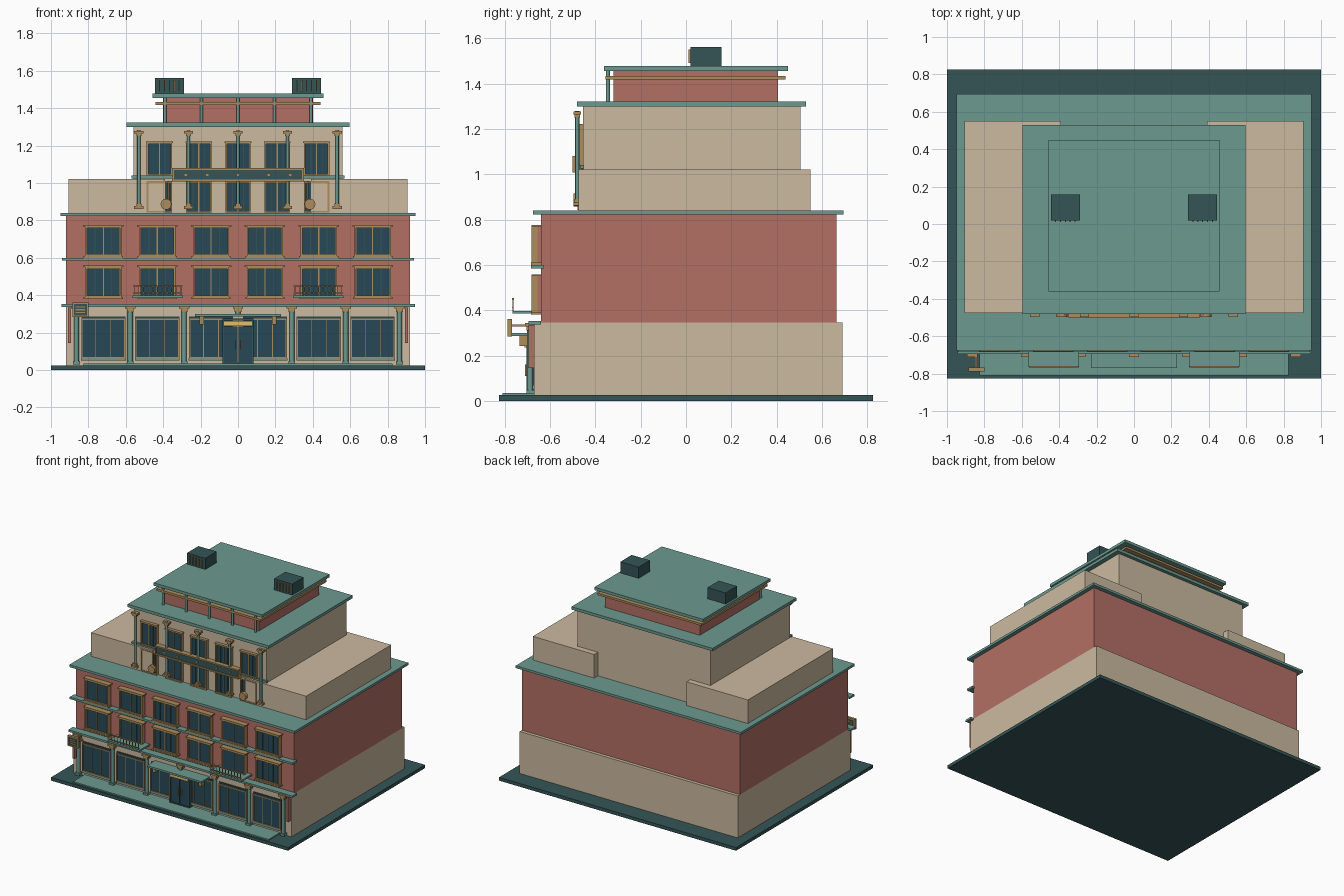
import bpy, bmesh, math
from mathutils import Matrix, Vector

COL = dict(teal=(0.15, 0.32, 0.28, 1), cream=(0.60, 0.49, 0.35, 1), red=(0.45, 0.16, 0.13, 1),
           dark=(0.035, 0.09, 0.095, 1), glass=(0.02, 0.065, 0.09, 1), gold=(0.42, 0.27, 0.11, 1),
           yellow=(0.75, 0.52, 0.15, 1))
MATS = {}
for k, c in COL.items():
    MATS[k] = bpy.data.materials.new(k)
    MATS[k].diffuse_color = c


def finish(name, bm, mat):
    me = bpy.data.meshes.new(name)
    bm.to_mesh(me)
    bm.free()
    me.materials.append(MATS[mat])
    ob = bpy.data.objects.new(name, me)
    bpy.context.collection.objects.link(ob)
    return ob


def boxes(name, mat, *bs):
    """Each box is (x0, x1, y0, y1, z0, z1)."""
    bm = bmesh.new()
    for x0, x1, y0, y1, z0, z1 in bs:
        m = Matrix.Translation(((x0 + x1) / 2, (y0 + y1) / 2, (z0 + z1) / 2)) @ \
            Matrix.Diagonal((x1 - x0, y1 - y0, z1 - z0, 1))
        bmesh.ops.create_cube(bm, size=1, matrix=m)
    return finish(name, bm, mat)


def rods(name, mat, r, *segs, n=12):
    """Each rod is (start point, end point)."""
    bm = bmesh.new()
    for a, b in segs:
        a, b = Vector(a), Vector(b)
        d = b - a
        m = Matrix.Translation((a + b) / 2) @ d.to_track_quat('Z', 'Y').to_matrix().to_4x4()
        bmesh.ops.create_cone(bm, cap_ends=True, segments=n, radius1=r, radius2=r,
                              depth=d.length, matrix=m)
    for f in bm.faces:
        f.smooth = len(f.verts) == 4
    for e in bm.edges:
        e.smooth = e.calc_face_angle(0) < 0.8
    return finish(name, bm, mat)


def frame(x0, x1, z0, z1, y0, y1, t):
    """Four bars around an opening."""
    return [(x0, x0 + t, y0, y1, z0, z1), (x1 - t, x1, y0, y1, z0, z1),
            (x0 + t, x1 - t, y0, y1, z0, z0 + t), (x0 + t, x1 - t, y0, y1, z1 - t, z1)]


def window(name, x, z0, z1, hw, wall):
    """Glass, frame with mullion, and head and sill mouldings on a front wall."""
    boxes(name + "_glass", "glass", (x - hw, x + hw, wall - 0.014, wall + 0.01, z0, z1))
    boxes(name + "_frame", "gold", *frame(x - hw - 0.008, x + hw + 0.008, z0, z1, wall - 0.026, wall, 0.009),
          (x - 0.003, x + 0.003, wall - 0.02, wall, z0, z1))
    boxes(name + "_mullions", "dark", *[(x + s * hw / 2 - 0.002, x + s * hw / 2 + 0.002, wall - 0.017,
                                         wall, z0, z1) for s in (-1, 1)])


# Main stacked masses
boxes("base_plinth", "dark", (-1, 1, -0.825, 0.825, 0, 0.025))
boxes("front_pavement", "teal", (-0.825, 0.825, -0.81, -0.66, 0.02, 0.034))
boxes("ground_floor", "cream", (-0.92, 0.92, -0.67, 0.69, 0.025, 0.345))
boxes("brick_floors", "red", (-0.92, 0.92, -0.64, 0.665, 0.345, 0.825))
boxes("main_roof", "teal", (-0.95, 0.95, -0.675, 0.695, 0.822, 0.84))
boxes("terrace_wings", "cream", *[(min(s * 0.39, s * 0.907), max(s * 0.39, s * 0.907), -0.475, 0.55, 0.84, 1.02)
                                  for s in (-1, 1)])
boxes("upper_block", "cream", (-0.56, 0.56, -0.455, 0.505, 0.84, 1.305))
boxes("upper_roof", "teal", (-0.595, 0.595, -0.48, 0.53, 1.30, 1.322))
boxes("penthouse", "red", (-0.4, 0.4, -0.32, 0.405, 1.322, 1.457))
boxes("penthouse_trim", "gold", (-0.44, 0.44, -0.355, 0.44, 1.418, 1.434))
boxes("penthouse_roof", "teal", (-0.458, 0.458, -0.362, 0.45, 1.455, 1.477))
rods("penthouse_posts", "teal", 0.009, *[((x, -0.345, 1.32), (x, -0.345, 1.457))
                                         for x in (-0.39, -0.195, 0, 0.195, 0.39)])

# Rooftop vent units with louvres
for s, side in ((-1, "left"), (1, "right")):
    x = s * 0.367
    boxes(side + "_roof_unit", "dark", (x - 0.077, x + 0.077, 0.02, 0.157, 1.477, 1.562))
    boxes(side + "_roof_unit_louvres", "gold", *[(x + i * 0.026 - 0.003, x + i * 0.026 + 0.003, 0.01, 0.022,
                                                  1.49, 1.55) for i in range(-2, 3)])

# Front string courses
boxes("lower_string_course", "teal", (-0.945, 0.945, -0.695, -0.64, 0.338, 0.353))
boxes("middle_string_course", "teal", (-0.94, 0.94, -0.685, -0.63, 0.585, 0.6))
boxes("upper_string_course", "teal", (-0.57, 0.57, -0.468, -0.45, 1.025, 1.04))

# Brick floor windows
for r, (z0, z1) in enumerate(((0.39, 0.55), (0.61, 0.768))):
    for i in range(6):
        x = (i - 2.5) * 0.288
        n = f"brick_window_{r}_{i}"
        window(n, x, z0, z1, 0.089, -0.655)
        boxes(n + "_jambs", "red", *frame(x - 0.095, x + 0.095, z0 - 0.004, z1 + 0.004, -0.67, -0.63, 0.008))
        boxes(n + "_head_and_sill", "gold", (x - 0.108, x + 0.108, -0.682, -0.64, z1, z1 + 0.008),
              (x - 0.105, x + 0.105, -0.685, -0.64, z0 - 0.01, z0))

# Upper block windows
for i in range(5):
    x = (i - 2) * 0.21
    window(f"upper_window_{i}", x, 1.04, 1.218, 0.06, -0.453)
    window(f"terrace_window_{i}", x, 0.842, 1.01, 0.06, -0.453)
    boxes(f"upper_window_head_{i}", "gold", (x - 0.072, x + 0.072, -0.48, -0.45, 1.214, 1.222))

# Upper colonnade with caps and bases
px = [(i - 2) * 0.265 for i in range(5)]
rods("upper_columns", "teal", 0.009, *[((x, -0.48, 0.86), (x, -0.48, 1.28)) for x in px])
boxes("upper_column_caps", "gold", *[(x - w, x + w, -0.48 - d, -0.48 + d, z, z + 0.014) for x in px
                                     for w, d, z in ((0.025, 0.017, 1.264), (0.014, 0.013, 1.25),
                                                     (0.025, 0.017, 0.862), (0.014, 0.013, 0.876))])

# Blank sign board
boxes("sign_board", "dark", (-0.345, 0.345, -0.492, -0.455, 1.012, 1.075))
boxes("sign_frame", "gold", *frame(-0.352, 0.352, 1.008, 1.08, -0.5, -0.46, 0.011))
boxes("sign_studs", "gold", *[(x - 0.006, x + 0.006, -0.496, -0.49, 1.038, 1.048)
                              for x in (-0.28, -0.165, 0, 0.165, 0.28)])

# Round lanterns on the terrace
for s, side in ((-1, "left"), (1, "right")):
    rods(side + "_round_lamp", "gold", 0.029, ((s * 0.385, -0.497, 0.886), (s * 0.385, -0.47, 0.886)), n=16)
    rods(side + "_lamp_stem", "gold", 0.005, ((s * 0.37, -0.48, 0.9), (s * 0.37, -0.48, 1.01)), n=8)

# Balconies with railings
for s, side in ((-1, "left"), (1, "right")):
    x = s * 0.43
    boxes(side + "_balcony_slab", "teal", (x - 0.135, x + 0.135, -0.765, -0.64, 0.385, 0.397))
    xs = [x - 0.125 + 0.025 * i for i in range(11)]
    boxes(side + "_balcony_railing", "gold", (x - 0.132, x + 0.132, -0.768, -0.76, 0.446, 0.453),
          (x - 0.132, x + 0.132, -0.767, -0.761, 0.41, 0.415),
          *[(a - 0.002, a + 0.002, -0.766, -0.762, 0.397, 0.448) for a in xs])

# Shopfront columns
sx = [(i - 3) * 0.288 for i in range(7)]
rods("shop_columns", "teal", 0.0135, *[((x, -0.688, 0.034), (x, -0.688, 0.335)) for x in sx if x])
rods("centre_column", "teal", 0.0135, ((0, -0.688, 0.29), (0, -0.688, 0.335)))
boxes("shop_column_caps", "gold", *[(x - w, x + w, -0.688 - d, -0.67, z0, z1) for x in sx
                                    for w, d, z0, z1 in ((0.028, 0.022, 0.328, 0.343),
                                                         (0.018, 0.016, 0.31, 0.328))])
boxes("shop_column_feet", "teal", *[(x - 0.018, x + 0.018, -0.705, -0.67, 0.03, 0.048) for x in sx if x])
boxes("corner_panels", "red", *[(s * 0.902 - 0.008, s * 0.902 + 0.008, -0.695, -0.66, 0.145, 0.335)
                                for s in (-1, 1)])

# Shop windows
for i in range(6):
    x = (i - 2.5) * 0.288
    boxes(f"shop_glass_{i}", "glass", (x - 0.118, x + 0.118, -0.677, -0.66, 0.068, 0.286))
    boxes(f"shop_frame_{i}", "gold", *frame(x - 0.118, x + 0.118, 0.062, 0.274, -0.684, -0.66, 0.007),
          (x - 0.042, x - 0.038, -0.681, -0.66, 0.065, 0.27), (x + 0.038, x + 0.042, -0.681, -0.66, 0.065, 0.27))
    boxes(f"shop_sill_{i}", "teal", (x - 0.12, x + 0.12, -0.684, -0.66, 0.05, 0.062))

# Entrance doors, canopy and lamps
boxes("entrance_doors", "glass", (-0.076, -0.002, -0.7, -0.66, 0.034, 0.232),
      (0.002, 0.076, -0.7, -0.66, 0.034, 0.232))
boxes("entrance_surround", "dark", *frame(-0.084, 0.084, 0.03, 0.275, -0.705, -0.66, 0.01))
boxes("entrance_transom", "yellow", (-0.075, 0.075, -0.712, -0.67, 0.235, 0.262))
boxes("door_handles", "gold", *[(s * 0.013 - 0.003, s * 0.013 + 0.003, -0.71, -0.7, 0.11, 0.16) for s in (-1, 1)])
boxes("entrance_canopy", "teal", (-0.23, 0.23, -0.77, -0.66, 0.286, 0.3))
boxes("canopy_lamps", "gold", *[(s * 0.195 - 0.012, s * 0.195 + 0.012, -0.735, -0.7, 0.243, 0.286) for s in (-1, 1)])

# Blank hanging sign on a bracket
boxes("hanging_sign", "dark", (-0.88, -0.805, -0.784, -0.772, 0.29, 0.355))
boxes("hanging_sign_frame", "gold", *frame(-0.886, -0.799, 0.283, 0.362, -0.788, -0.768, 0.009),
      *[(-0.868, -0.818, -0.788, -0.768, z, z + 0.006) for z in (0.305, 0.319, 0.333)])
boxes("hanging_sign_bracket", "gold", (-0.849, -0.839, -0.775, -0.67, 0.328, 0.338),
      (-0.849, -0.839, -0.775, -0.67, 0.292, 0.3))
